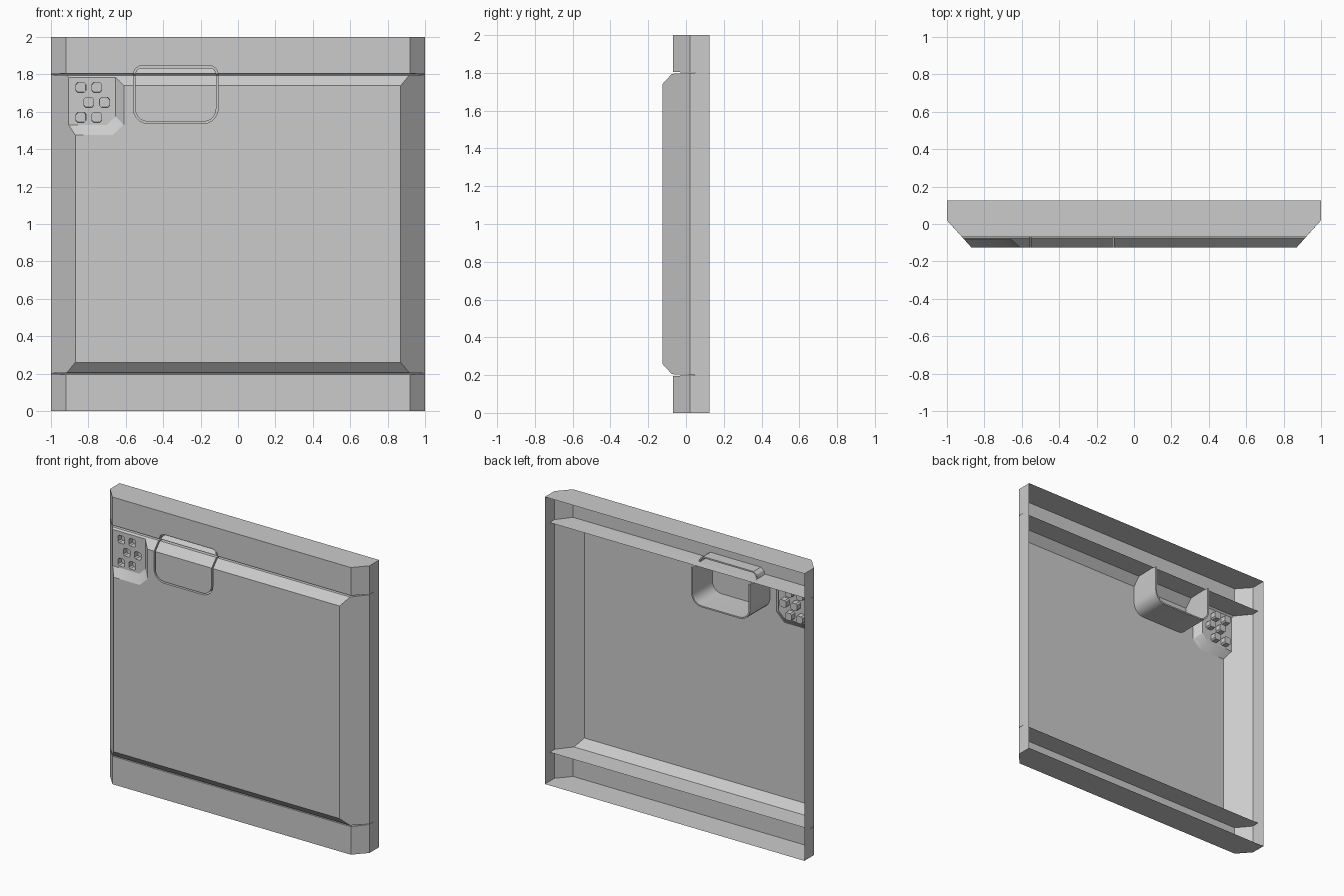
import bpy, bmesh, math
from mathutils import Vector

if "Cube" in bpy.data.objects:
    bpy.data.objects.remove(bpy.data.objects["Cube"], do_unlink=True)

BACK = 0.125
GREY = (0.6, 0.6, 0.6, 1)
mat = bpy.data.materials.new("light grey")
mat.use_nodes = True
mat.diffuse_color = GREY
mat.node_tree.nodes["Principled BSDF"].inputs["Base Color"].default_value = GREY


def make(name, bm):
    bmesh.ops.recalc_face_normals(bm, faces=bm.faces)
    me = bpy.data.meshes.new(name)
    bm.to_mesh(me)
    bm.free()
    me.materials.append(mat)
    ob = bpy.data.objects.new(name, me)
    bpy.context.scene.collection.objects.link(ob)
    return ob


def hull(name, points):
    bm = bmesh.new()
    for p in points:
        bm.verts.new(p)
    bmesh.ops.convex_hull(bm, input=bm.verts)
    return make(name, bm)


def loft(name, rings, closed=False):
    """Skin equal-sized rings; cap the ends, or join last to first."""
    bm = bmesh.new()
    loops = [[bm.verts.new(p) for p in r] for r in rings]
    n = len(loops[0])
    pairs = list(zip(loops, loops[1:])) + ([(loops[-1], loops[0])] if closed else [])
    for a, b in pairs:
        for i in range(n):
            j = (i + 1) % n
            bm.faces.new((a[i], a[j], b[j], b[i]))
    if not closed:
        bm.faces.new(loops[0])
        bm.faces.new(loops[-1])
    return make(name, bm)


# Panel body: chamfered section lofted upward, thicker between the two bands
def section(z, x, y):
    half = [(1, BACK), (1, 0.02), (x, y)]
    return [(a, b, z) for a, b in half] + [(-a, b, z) for a, b in reversed(half)]


band, thick = (0.919, -0.07), (0.87, -0.125)
levels = [(0, band), (0.2, band), (0.26, thick), (1.74, thick), (1.8, band), (2, band)]
body = loft("wall_panel", [section(z, *s) for z, s in levels])
cutters = []

# Seams between the bands and the middle
for z in (0.2, 1.8):
    cutters.append(hull("seam_cutter", [(x, y, z + d) for x in (-1.1, 1.1)
                                        for y, d in ((-0.2, 0.009), (-0.2, -0.009), (0.07, 0))]))

# Vent recess, open towards the left and upper chamfers
floor = [(-1.1, 1.79), (-0.655, 1.79), (-0.655, 1.575), (-0.70, 1.53), (-1.1, 1.53)]
mouth = [(-1.1, 1.79), (-0.565, 1.79), (-0.565, 1.49), (-0.64, 1.42), (-1.1, 1.42)]
cutters.append(hull("vent_cutter", [(x, -0.085, z) for x, z in floor]
                    + [(x, -0.165, z) for x, z in mouth]))

# Vent pockets in three staggered rows
for z, shift in ((1.73, 0), (1.65, 0.042), (1.57, 0)):
    for x in (-0.84, -0.755):
        r, c = 0.028, 0.018
        outline = [(r, c), (c, r), (-c, r), (-r, c), (-r, -c), (-c, -r), (c, -r), (r, -c)]
        cutters.append(hull("pocket_cutter", [(x + shift + a * s, y, z + b * s) for a, b in outline
                                              for y, s in ((-0.15, 1), (-0.045, 0.9))]))

# Hatch: sloped notch in the upper band
cutters.append(hull("notch_cutter", [
    (x, y, z) for z, lo, hi, depth in ((1.796, -0.555, -0.11, -0.0737), (1.84, -0.53, -0.135, -0.033))
    for x in (lo, hi) for y in (depth, -0.2)]))

# Hatch: narrow slit following its outline, deep below the seam and shallow above
mid_x, half_w, low_z, rad = -0.333, 0.222, 1.542, 0.075
side = [Vector((half_w - rad + rad * math.sin(a), low_z + rad - rad * math.cos(a)))
        for a in (math.radians(18 * k) for k in range(6))]
side += [Vector((half_w, z)) for z in (1.795, 1.803)]
side += [Vector((half_w - 0.008, 1.825)), Vector((half_w - 0.028, 1.84))]
path = side + [Vector((-p.x, p.y)) for p in reversed(side)]
rings = []
for i, p in enumerate(path):
    t = (path[(i + 1) % len(path)] - path[i - 1]).normalized()
    n = Vector((t.y, -t.x)) * 0.005
    deep = 0.095 if p.y < 1.8 else 0.01
    rings.append([(mid_x + q.x, y, q.y) for q, y in
                  ((p + n, -0.2), (p - n, -0.2), (p - n, deep), (p + n, deep))])
cutters.append(loft("hatch_slit_cutter", rings, closed=True))

# Carve everything, then bake the result
for cutter in cutters:
    cutter.hide_render = True
    mod = body.modifiers.new(cutter.name, "BOOLEAN")
    mod.operation = "DIFFERENCE"
    mod.solver = "EXACT"
    mod.object = cutter
bpy.context.view_layer.update()
carved = bpy.data.meshes.new_from_object(body.evaluated_get(bpy.context.evaluated_depsgraph_get()))
body.modifiers.clear()
body.data = carved
for cutter in cutters:
    bpy.data.objects.remove(cutter, do_unlink=True)

# Open the back so the panel is a hollow shell
bm = bmesh.new()
bm.from_mesh(carved)
bmesh.ops.delete(bm, geom=[f for f in bm.faces if all(v.co.y > BACK - 0.001 for v in f.verts)],
                 context="FACES")
bm.to_mesh(carved)
bm.free()

bpy.ops.object.select_all(action="DESELECT")
body.select_set(True)
bpy.context.view_layer.objects.active = body
bpy.ops.object.shade_smooth_by_angle(angle=math.radians(25))
